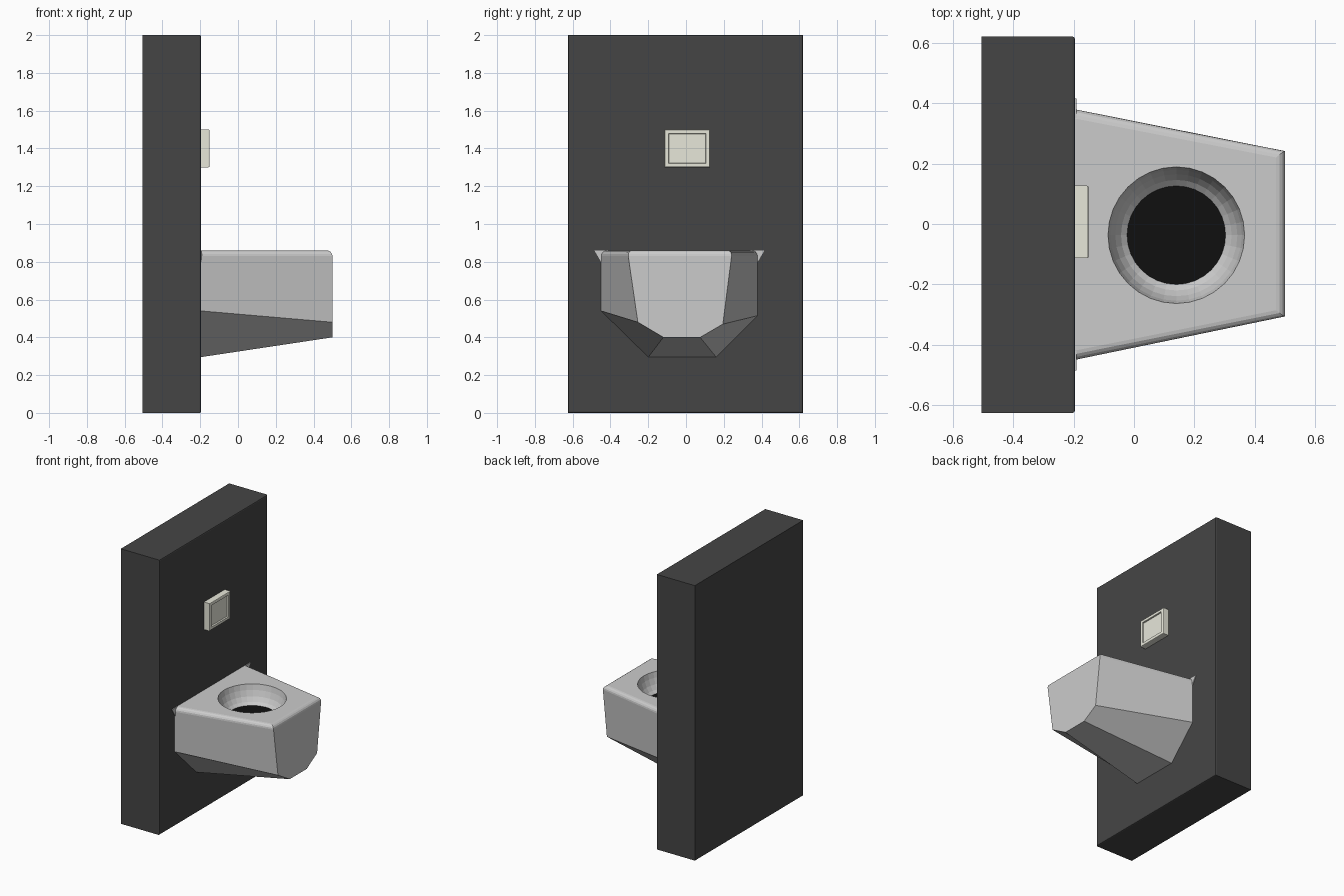
import bpy, bmesh, math

if "Cube" in bpy.data.objects:
    bpy.data.objects.remove(bpy.data.objects["Cube"])


def material(name, rgb):
    m = bpy.data.materials.new(name)
    m.diffuse_color = (*rgb, 1)
    m.use_nodes = True
    m.node_tree.nodes["Principled BSDF"].inputs["Base Color"].default_value = m.diffuse_color
    return m


def finish(bm, name, mat=None):
    bmesh.ops.recalc_face_normals(bm, faces=bm.faces)
    me = bpy.data.meshes.new(name)
    bm.to_mesh(me)
    bm.free()
    ob = bpy.data.objects.new(name, me)
    bpy.context.collection.objects.link(ob)
    if mat:
        me.materials.append(mat)
    return ob


def box(x, y, z):
    bm = bmesh.new()
    bmesh.ops.create_cube(bm, size=1)
    for v in bm.verts:
        for i, (a, b) in enumerate((x, y, z)):
            v.co[i] = b if v.co[i] > 0 else a
    return bm


def front_face(bm):
    return max(bm.faces, key=lambda f: f.calc_center_median().x)


def loft(rings):
    bm = bmesh.new()
    loops = [[bm.verts.new(p) for p in r] for r in rings]
    n = len(loops[0])
    for a, b in zip(loops, loops[1:]):
        for i in range(n):
            j = (i + 1) % n
            bm.faces.new((a[i], a[j], b[j], b[i]))
    bm.faces.new(loops[0])
    bm.faces.new(loops[-1])
    return bm


dark = material("dark_grey", (0.06, 0.06, 0.06))
cream = material("cream", (0.8, 0.8, 0.7))
black = material("black", (0.005, 0.005, 0.005))

# Wall slab with eased front edges
bm = box((-0.505, -0.195), (-0.625, 0.62), (0, 2))
bmesh.ops.bevel(bm, geom=list(front_face(bm).edges), offset=0.008, segments=2,
                profile=0.5, affect='EDGES')
finish(bm, "wall_panel", dark)

# Flush plate with a recessed button
bm = box((-0.2, -0.15), (-0.113, 0.127), (1.3, 1.5))
bmesh.ops.bevel(bm, geom=list(front_face(bm).edges), offset=0.006, segments=2,
                profile=0.5, affect='EDGES')
face = front_face(bm)
bmesh.ops.inset_region(bm, faces=[face], thickness=0.022)
bmesh.ops.inset_region(bm, faces=[face], thickness=0.003, depth=-0.01)
finish(bm, "flush_plate", cream)

# Tapered bowl body: wall section to front section, as (y, z)
back = [(-0.45, 0.86), (-0.45, 0.54), (-0.2, 0.295), (0.16, 0.295), (0.38, 0.515), (0.38, 0.86)]
front = [(-0.31, 0.86), (-0.255, 0.48), (-0.12, 0.4), (0.075, 0.4), (0.195, 0.47), (0.245, 0.86)]
bm = loft([[(-0.198, y, z) for y, z in back], [(0.5, y, z) for y, z in front]])
rim = [e for e in bm.edges
       if all(v.co.z > 0.85 for v in e.verts) and any(v.co.x > 0 for v in e.verts)]
bmesh.ops.bevel(bm, geom=rim, offset=0.03, segments=4, profile=0.5, affect='EDGES')
bowl = finish(bm, "bowl_body")

# Round basin cut into the top
CX, CY = 0.14, -0.037
profile = [(0.24, 0.9), (0.226, 0.86), (0.217, 0.82), (0.202, 0.78),
           (0.183, 0.75), (0.162, 0.73)]
angles = [math.tau * i / 32 for i in range(32)]
cutter = finish(loft([[(CX + r * math.cos(a), CY + r * math.sin(a), z) for a in angles]
                      for r, z in profile]), "basin_cutter")
cutter.hide_render = True
mod = bowl.modifiers.new("basin", 'BOOLEAN')
mod.object = cutter
mod.operation = 'DIFFERENCE'
mod.solver = 'EXACT'
bpy.context.view_layer.objects.active = bowl
bowl.select_set(True)
bpy.ops.object.modifier_apply(modifier=mod.name)
bpy.data.objects.remove(cutter)

# Dark water disc
bm = bmesh.new()
bm.faces.new([bm.verts.new((CX + 0.163 * math.cos(a), CY + 0.163 * math.sin(a), 0.732))
              for a in angles])
finish(bm, "water", black)

# Small flares where the rim meets the wall
for name, y, s in (("left_flare", -0.45, -1), ("right_flare", 0.38, 1)):
    tri = [(y - s * 0.03, 0.86), (y + s * 0.035, 0.86), (y, 0.8)]
    finish(loft([[(x, a, b) for a, b in tri] for x in (-0.198, -0.19)]), name)
